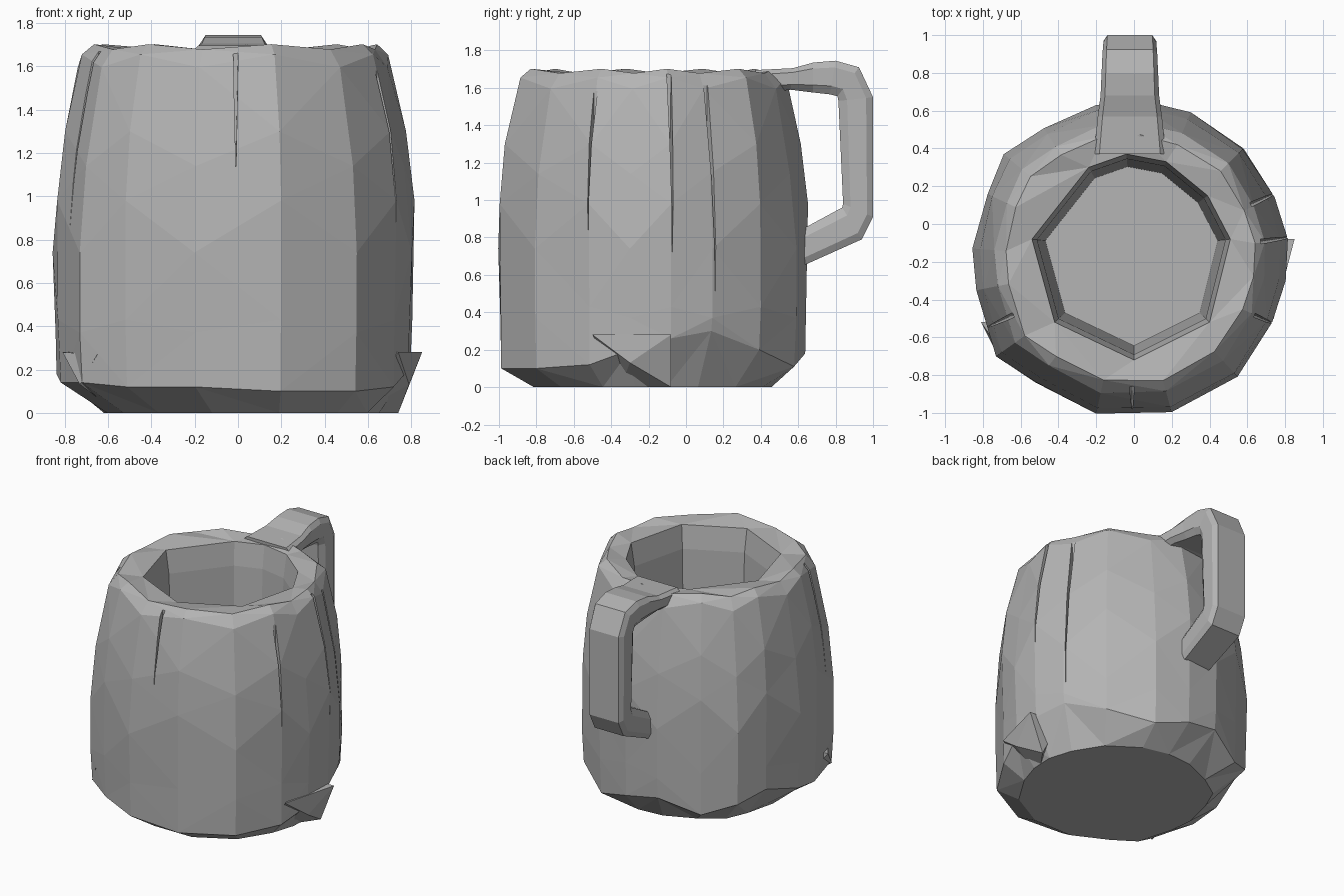
import bpy, bmesh, random
from math import atan2
from mathutils import Vector, Matrix

random.seed(4)
if "Cube" in bpy.data.objects:
    bpy.data.objects.remove(bpy.data.objects["Cube"], do_unlink=True)

stone = bpy.data.materials.new("stone grey")
stone.use_nodes = True
GREY = (0.46, 0.46, 0.46, 1)
stone.diffuse_color = GREY
stone.node_tree.nodes["Principled BSDF"].inputs["Base Color"].default_value = GREY

CENTRE = Vector((-0.02, -0.19))


def finish(bm, name):
    bmesh.ops.recalc_face_normals(bm, faces=bm.faces)
    mesh = bpy.data.meshes.new(name)
    bm.to_mesh(mesh)
    bm.free()
    mesh.materials.append(stone)
    obj = bpy.data.objects.new(name, mesh)
    bpy.context.scene.collection.objects.link(obj)
    return obj


def join_rings(bm, a, b, split=False):
    """Skin two equal rings, optionally as triangles with alternating diagonals."""
    n = len(a)
    for i in range(n):
        j = (i + 1) % n
        if not split:
            bm.faces.new((a[i], a[j], b[j], b[i]))
        elif i % 2:
            bm.faces.new((a[i], a[j], b[j]))
            bm.faces.new((a[i], b[j], b[i]))
        else:
            bm.faces.new((a[i], a[j], b[i]))
            bm.faces.new((a[j], b[j], b[i]))


# Chiselled body: plan outline with foot bevel height, counter-clockwise from the front
outline = [(-0.2, -1, 0.12), (0.2, -1, 0.1), (0.55, -0.81, 0.1), (0.73, -0.52, 0.12),
           (0.8, -0.3, 0.2), (0.81, -0.08, 0.26), (0.74, 0.14, 0.3), (0.58, 0.4, 0.2),
           (0.3, 0.59, 0.11), (0.05, 0.65, 0.18), (-0.2, 0.63, 0.22), (-0.48, 0.51, 0.12),
           (-0.69, 0.37, 0.2), (-0.78, 0.16, 0.26), (-0.85, -0.13, 0.18), (-0.83, -0.35, 0.14),
           (-0.73, -0.7, 0.14), (-0.52, -0.84, 0.12)]
# Scale, sideways shift, height (None = foot bevel) and height step between corners
rings = [(0.77, 0.04, 0, 0), (0.985, 0, None, 0), (0.995, 0, 0.4, 0.03), (1.0, 0, 0.86, 0.12),
         (0.96, 0, 1.22, 0.08), (0.863, 0, 1.625, 0.03), (0.79, 0, 1.69, 0.012)]
bm = bmesh.new()
loops = []
for scale, shift, z, step in rings:
    loop = []
    for i, (x, y, foot) in enumerate(outline):
        s = scale + (random.uniform(-0.008, 0.008) if step else 0)
        q = CENTRE + (Vector((x, y)) - CENTRE) * s
        height = foot if z is None else z + (step if i % 2 else -step)
        loop.append(bm.verts.new((q.x + shift, q.y, height)))
    loops.append(loop)
for low, high in zip(loops, loops[1:]):
    join_rings(bm, low, high, split=True)
bm.faces.new(loops[0])

# Hollow: nine-sided well with a bevelled lip
mouth = [(0, -0.72), (0.4, -0.52), (0.51, -0.08), (0.39, 0.15), (0.17, 0.33),
         (-0.04, 0.37), (-0.24, 0.3), (-0.54, -0.08), (-0.42, -0.52)]
well = [[bm.verts.new((x * s, -0.14 + (y + 0.14) * s, z)) for x, y in mouth]
        for s, z in ((1.0, 1.67), (0.95, 1.5), (0.87, 0.3))]
edges = []
for ring in (loops[-1], well[0]):
    for i in range(len(ring)):
        a, b = ring[i], ring[(i + 1) % len(ring)]
        edges.append(bm.edges.get((a, b)) or bm.edges.new((a, b)))
bmesh.ops.bridge_loops(bm, edges=edges)
join_rings(bm, well[0], well[1])
join_rings(bm, well[1], well[2])
bm.faces.new(well[2])
body = finish(bm, "mug_body")


# Cracks running down from the rim, cut as narrow wedges
def crack(x, y, low):
    bm = bmesh.new()
    out = Vector((x, y)) - CENTRE
    spin = Matrix.Translation((x, y, 0)) @ Matrix.Rotation(atan2(out.y, out.x), 4, "Z")
    tri = [[bm.verts.new(spin @ Vector((r, t, z))) for t, z in ((-0.014, 1.8), (0.014, 1.8), (0, low))]
           for r in (-0.09, 0.2)]
    join_rings(bm, tri[0], tri[1])
    bm.faces.new(tri[0])
    bm.faces.new(tri[1])
    cutter = finish(bm, "crack_cutter")
    cutter.hide_render = True
    mod = body.modifiers.new("crack", "BOOLEAN")
    mod.operation = "DIFFERENCE"
    mod.object = cutter
    bpy.context.view_layer.update()
    bpy.context.view_layer.objects.active = body
    bpy.ops.object.modifier_apply(modifier=mod.name)
    bpy.data.objects.remove(cutter, do_unlink=True)


for spot in ((-0.01, -0.95, 1.1), (0.72, -0.52, 0.8), (0.76, -0.08, 0.7),
             (-0.72, -0.52, 0.8), (0.7, 0.14, 0.4)):
    crack(*spot)


# Raised chips around the foot
def chip(name, tip, corners):
    bm = bmesh.new()
    for p in [tip] + corners:
        bm.verts.new(p)
    bmesh.ops.convex_hull(bm, input=bm.verts)
    finish(bm, name)


chip("foot_chip_left", (0.85, -0.08, 0.28),
     [(0.74, -0.5, 0.28), (0.6, -0.08, 0.28), (0.74, -0.08, 0), (0.55, -0.35, 0), (0.79, -0.3, 0.13)])
chip("foot_chip_right", (-0.81, -0.52, 0.28),
     [(-0.6, -0.5, 0.28), (-0.65, -0.75, 0.27), (-0.62, -0.5, 0.05), (-0.73, -0.68, 0.13)])

# Handle: outer point, inner point (y, z) and half width of each section
sections = [((0.37, 1.695), (0.38, 1.57), 0.19), ((0.57, 1.705), (0.56, 1.59), 0.17),
            ((0.68, 1.735), (0.68, 1.575), 0.155), ((0.8, 1.745), (0.77, 1.565), 0.15),
            ((0.925, 1.71), (0.81, 1.555), 0.145), ((1.0, 1.55), (0.815, 1.53), 0.14),
            ((1.0, 0.91), (0.84, 0.98), 0.14), ((0.94, 0.79), (0.835, 0.96), 0.14),
            ((0.65, 0.66), (0.65, 0.86), 0.13), ((0.55, 0.62), (0.55, 0.81), 0.13)]
bm = bmesh.new()
loops = []
for outer, inner, w in sections:
    o, n = Vector(outer), Vector(inner)
    loop = []
    for side, depth in ((-0.8, 0), (0.8, 0), (1, 0.25), (1, 0.8), (0.85, 1), (-0.85, 1), (-1, 0.8), (-1, 0.25)):
        p = n.lerp(o, depth)
        loop.append(bm.verts.new((-0.022 + side * w, p.x, p.y)))
    loops.append(loop)
for a, b in zip(loops, loops[1:]):
    join_rings(bm, a, b)
bm.faces.new(loops[0])
bm.faces.new(loops[-1])
finish(bm, "handle")
